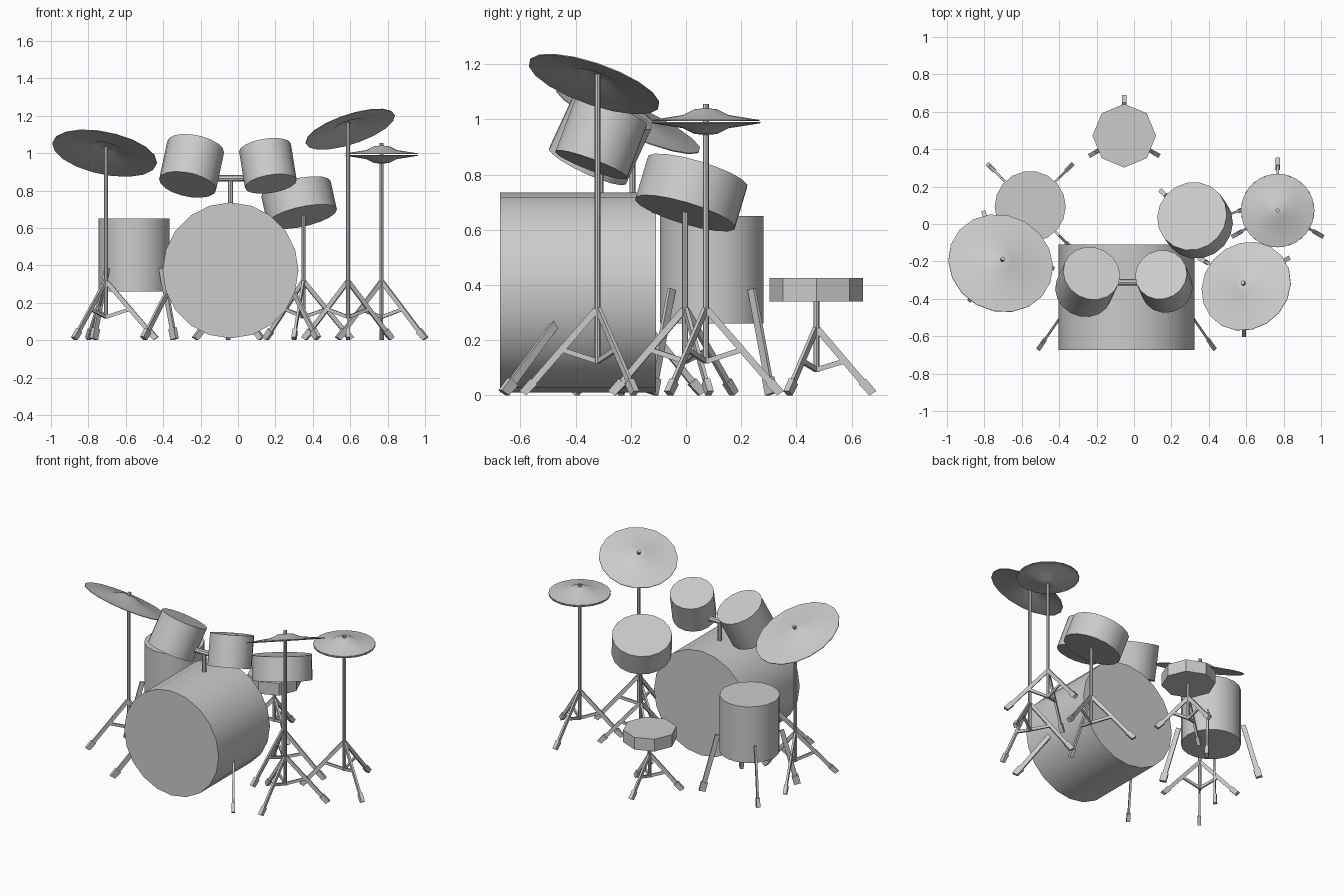
import bpy, bmesh, math
from mathutils import Vector

if "Cube" in bpy.data.objects:
    bpy.data.objects.remove(bpy.data.objects["Cube"])

UP = Vector((0, 0, 1))


def finish(name, bm):
    bmesh.ops.recalc_face_normals(bm, faces=bm.faces)
    me = bpy.data.meshes.new(name)
    bm.to_mesh(me)
    bm.free()
    me.polygons.foreach_set("use_smooth", [True] * len(me.polygons))
    me.set_sharp_from_angle(angle=math.radians(35))
    ob = bpy.data.objects.new(name, me)
    bpy.context.collection.objects.link(ob)
    return ob


def lathe(name, profile, loc, axis=(0, 0, 1), n=18):
    """Turn an (r, z) profile about an axis; r = 0 makes a fan tip."""
    bm = bmesh.new()
    rings = []
    for r, z in profile:
        if r == 0:
            rings.append([bm.verts.new((0, 0, z))] * n)
        else:
            rings.append([bm.verts.new((r * math.cos(i * math.tau / n), r * math.sin(i * math.tau / n), z))
                          for i in range(n)])
    for a, b in zip(rings, rings[1:]):
        for i in range(n):
            j = (i + 1) % n
            bm.faces.new(list(dict.fromkeys((a[i], a[j], b[j], b[i]))))
    ob = finish(name, bm)
    ob.rotation_mode = 'QUATERNION'
    ob.rotation_quaternion = UP.rotation_difference(Vector(axis).normalized())
    ob.location = loc
    return ob


def drum(name, r, h, loc, axis=(0, 0, 1), n=18):
    return lathe(name, [(0, -h / 2), (r, -h / 2), (r, h / 2), (0, h / 2)], loc, axis, n)


def rod(name, p, q, r):
    p, q = Vector(p), Vector(q)
    return drum(name, r, (q - p).length, (p + q) / 2, q - p, 8)


def cymbal(name, r, bell, loc, axis, bow=0.02, height=0.045, n=18):
    top = [(0, height), (bell * 0.5, height * 0.9), (bell, bow), (r, 0.002)]
    under = [(a, z - 0.004) for a, z in reversed(top)]
    return lathe(name, top + under, loc, axis, n)


def flat_bar(name, p, q, width, thick, foot=True):
    """Flat strip standing on edge, with a thicker rubber foot at q."""
    p, q = Vector(p), Vector(q)
    d = (q - p).normalized()
    side = d.cross(UP).normalized()
    rise = side.cross(d)
    length = (q - p).length
    t = 1 - 0.06 / length
    spans = [(0, 1, width, thick)]
    if foot:
        spans = [(0, t, width, thick), (t, 1, width * 1.4, thick * 1.8)]
    bm = bmesh.new()
    for t0, t1, w, k in spans:
        a, b = [[bm.verts.new(p.lerp(q, s) + side * x * k / 2 + rise * y * w / 2)
                 for x, y in ((-1, -1), (1, -1), (1, 1), (-1, 1))] for s in (t0, t1)]
        bm.faces.new(a)
        bm.faces.new(b)
        for i in range(4):
            j = (i + 1) % 4
            bm.faces.new((a[i], a[j], b[j], b[i]))
    for v in bm.verts:
        v.co.z = max(v.co.z, 0)
    return finish(name, bm)


def stand(name, x, y, top, start, reach=0.27, hub=0.31, low=0.115):
    """Pole on a braced tripod."""
    rod(name + "_pole", (x, y, low), (x, y, top), 0.011)
    for i in range(3):
        a = math.radians(start + 120 * i)
        c, s = math.cos(a), math.sin(a)
        at = lambda r, z: (x + r * c, y + r * s, z)
        flat_bar(f"{name}_leg_{i}", at(0.005, hub), at(reach, 0.005), 0.024, 0.013)
        zb = low + 0.16 * hub
        flat_bar(f"{name}_brace_{i}", at(0.005, low + 0.01), at(reach * (1 - zb / hub), zb), 0.018, 0.012, False)


# Bass drum with two spurs
drum("bass_drum", 0.363, 0.565, (-0.04, -0.392, 0.373), (0, -1, 0), 20)
for s, side in ((-1, "left"), (1, "right")):
    flat_bar("bass_spur_" + side, (-0.04 + s * 0.33, -0.465, 0.27), (-0.04 + s * 0.465, -0.66, 0.005), 0.03, 0.013)

# Rack toms and their mount
drum("rack_tom_left", 0.155, 0.225, (-0.248, -0.31, 0.932), (0.19, 0.41, 0.89))
drum("rack_tom_right", 0.14, 0.208, (0.16, -0.307, 0.932), (-0.16, 0.375, 1))
rod("tom_post", (-0.04, -0.312, 0.7), (-0.04, -0.312, 0.865), 0.014)
rod("tom_bar", (-0.17, -0.312, 0.865), (0.09, -0.312, 0.865), 0.018)

# Floor tom on four legs
fx, fy = -0.555, 0.093
drum("floor_tom", 0.19, 0.39, (fx, fy, 0.455))
for i in range(4):
    a = math.radians(45 + 90 * i)
    c, s = math.cos(a), math.sin(a)
    flat_bar(f"floor_tom_leg_{i}", (fx + 0.205 * c, fy + 0.205 * s, 0.385),
             (fx + 0.305 * c, fy + 0.305 * s, 0.005), 0.03, 0.013)

# Snare
axis = Vector((-0.22, 0.3, 1)).normalized()
drum("snare", 0.19, 0.16, Vector((0.31, 0.042, 0.81)) - axis * 0.08, axis)
stand("snare_stand", 0.35, -0.003, 0.68, 19)

# Crash and ride cymbals with stands
for name, r, bell, loc, ax, start in (
        ("crash", 0.285, 0.105, (-0.713, -0.21, 1.0), (0.21, 0.44, 1), 231),
        ("ride", 0.25, 0.096, (0.6, -0.333, 1.128), (-0.33, 0.35, 1), 270)):
    cymbal(name + "_cymbal", r, bell, loc, ax)
    n = Vector(ax).normalized()
    tip = Vector(loc) + n * 0.04
    rod(name + "_nut", tip, tip + n * 0.025, 0.011)
    stand(name + "_stand", tip.x, tip.y, tip.z, start)

# Hi-hat pair
hx, hy = 0.768, 0.072
cymbal("hihat_top", 0.197, 0.083, (hx, hy, 0.996), (0, 0, 1))
cymbal("hihat_bottom", 0.197, 0.083, (hx, hy, 0.988), (0, 0, -1))
stand("hihat_stand", hx, hy, 1.055, 90)

# Throne
drum("throne_seat", 0.17, 0.085, (-0.052, 0.472, 0.383), n=8)
stand("throne_stand", -0.052, 0.472, 0.345, 90, 0.205, 0.24, 0.085)
